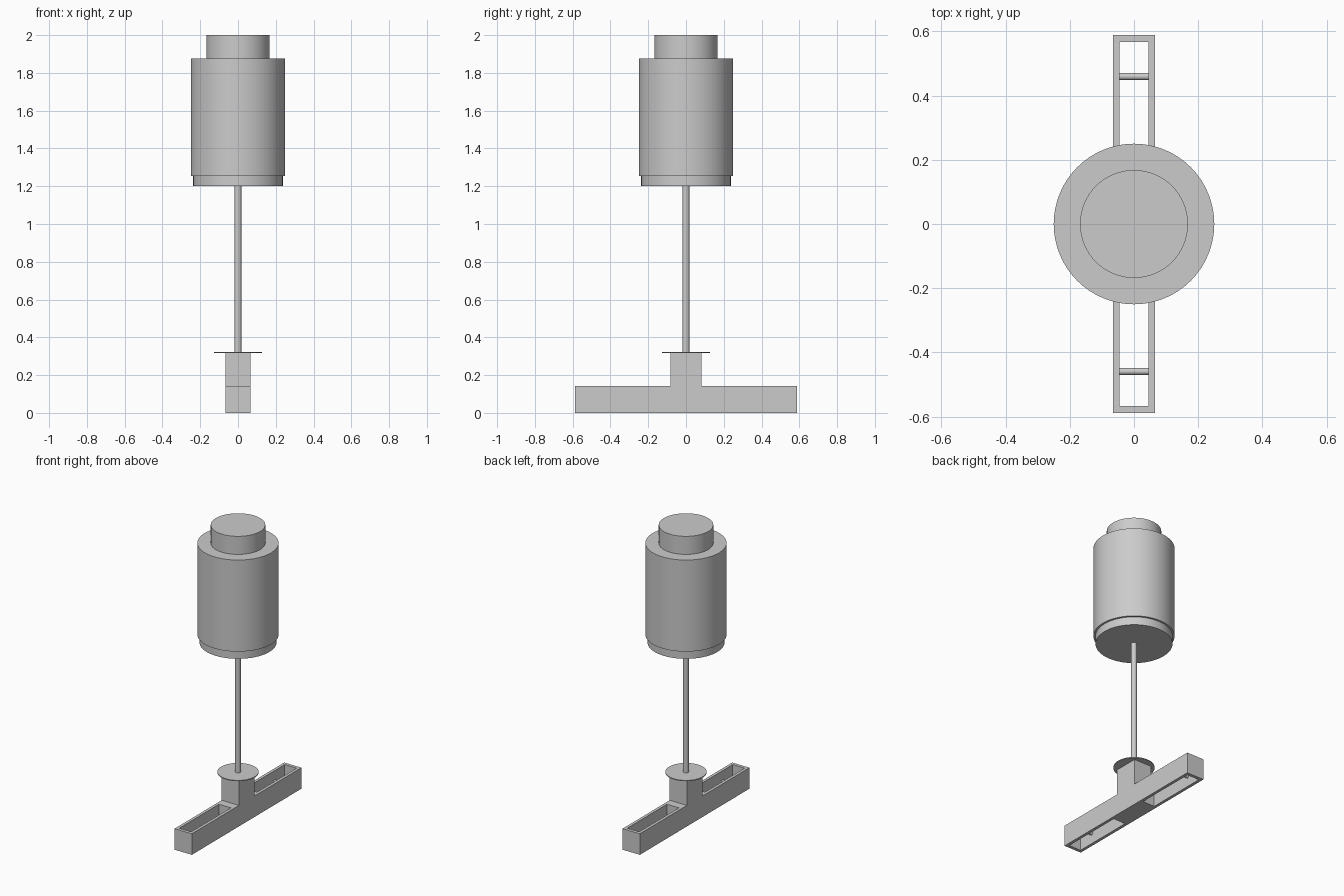
import bpy
import bmesh
from mathutils import Matrix

if "Cube" in bpy.data.objects:
    bpy.data.objects.remove(bpy.data.objects["Cube"], do_unlink=True)

# Single flat grey
GREY = (0.6, 0.6, 0.6, 1.0)
grey = bpy.data.materials.new("plain_grey")
grey.use_nodes = True
grey.diffuse_color = GREY
grey.node_tree.nodes["Principled BSDF"].inputs["Base Color"].default_value = GREY


def add_object(name, bm):
    bmesh.ops.recalc_face_normals(bm, faces=bm.faces)
    mesh = bpy.data.meshes.new(name)
    bm.to_mesh(mesh)
    bm.free()
    mesh.materials.append(grey)
    obj = bpy.data.objects.new(name, mesh)
    bpy.context.collection.objects.link(obj)
    return obj


def select_only(obj):
    bpy.ops.object.select_all(action="DESELECT")
    obj.select_set(True)
    bpy.context.view_layer.objects.active = obj


def shade(obj):
    select_only(obj)
    bpy.ops.object.shade_smooth_by_angle(angle=0.6)


def turned(name, profile, segments):
    """Revolve (radius, height) points about z, closing both ends."""
    bm = bmesh.new()
    rings = []
    for radius, z in profile:
        ring = bmesh.ops.create_circle(bm, segments=segments, radius=radius,
                                       matrix=Matrix.Translation((0, 0, z)))
        rings.append(ring["verts"])
    for low, high in zip(rings, rings[1:]):
        for i in range(segments):
            j = (i + 1) % segments
            bm.faces.new((low[i], low[j], high[j], high[i]))
    bm.faces.new(rings[0])
    bm.faces.new(rings[-1])
    obj = add_object(name, bm)
    shade(obj)
    return obj


def box(name, low, high):
    bm = bmesh.new()
    bmesh.ops.create_cube(bm, size=1)
    for v in bm.verts:
        v.co = [a + (c + 0.5) * (b - a) for a, b, c in zip(low, high, v.co)]
    return add_object(name, bm)


# Base: an upside-down T profile extruded across x
HALF_X, LENGTH, BAR_TOP, POST_Y, POST_TOP = 0.065, 0.588, 0.143, 0.083, 0.32
half = [(LENGTH, 0), (LENGTH, BAR_TOP), (POST_Y, BAR_TOP), (POST_Y, POST_TOP)]
outline = half + [(-y, z) for y, z in reversed(half)]
bm = bmesh.new()
face = bm.faces.new([bm.verts.new((-HALF_X, y, z)) for y, z in outline])
side = bmesh.ops.extrude_face_region(bm, geom=[face])
bmesh.ops.translate(bm, vec=(2 * HALF_X, 0, 0),
                    verts=[g for g in side["geom"] if isinstance(g, bmesh.types.BMVert)])
base = add_object("base_frame", bm)

# Slots through both arms, each crossed by a thin pin
SLOT_X, SLOT_IN, SLOT_OUT = 0.045, 0.14, 0.566
for sign, place in ((-1, "front"), (1, "back")):
    near, far = sorted((sign * SLOT_IN, sign * SLOT_OUT))
    cutter = box("slot_cutter", (-SLOT_X, near, -0.1), (SLOT_X, far, 0.3))
    cutter.hide_render = True
    cut = base.modifiers.new("slot", "BOOLEAN")
    cut.operation = "DIFFERENCE"
    cut.solver = "EXACT"
    cut.object = cutter
    select_only(base)
    bpy.ops.object.modifier_apply(modifier=cut.name)
    bpy.data.objects.remove(cutter, do_unlink=True)

    bm = bmesh.new()
    bmesh.ops.create_cone(bm, cap_ends=True, segments=24, radius1=0.011, radius2=0.011,
                          depth=2 * SLOT_X + 0.01,
                          matrix=Matrix.Translation((0, sign * 0.459, 0.07))
                          @ Matrix.Rotation(1.5708, 4, "Y"))
    shade(add_object(place + "_pin", bm))

# Collar plate, rod and stepped cylinder
turned("collar_plate", [(0.127, 0.317), (0.127, 0.323)], 64)
turned("rod", [(0.018, 0.32), (0.018, 1.21)], 24)
turned("cylinder_body", [(0.237, 1.2), (0.237, 1.255), (0.25, 1.255), (0.25, 1.877),
                         (0.168, 1.877), (0.168, 2.0)], 64)
